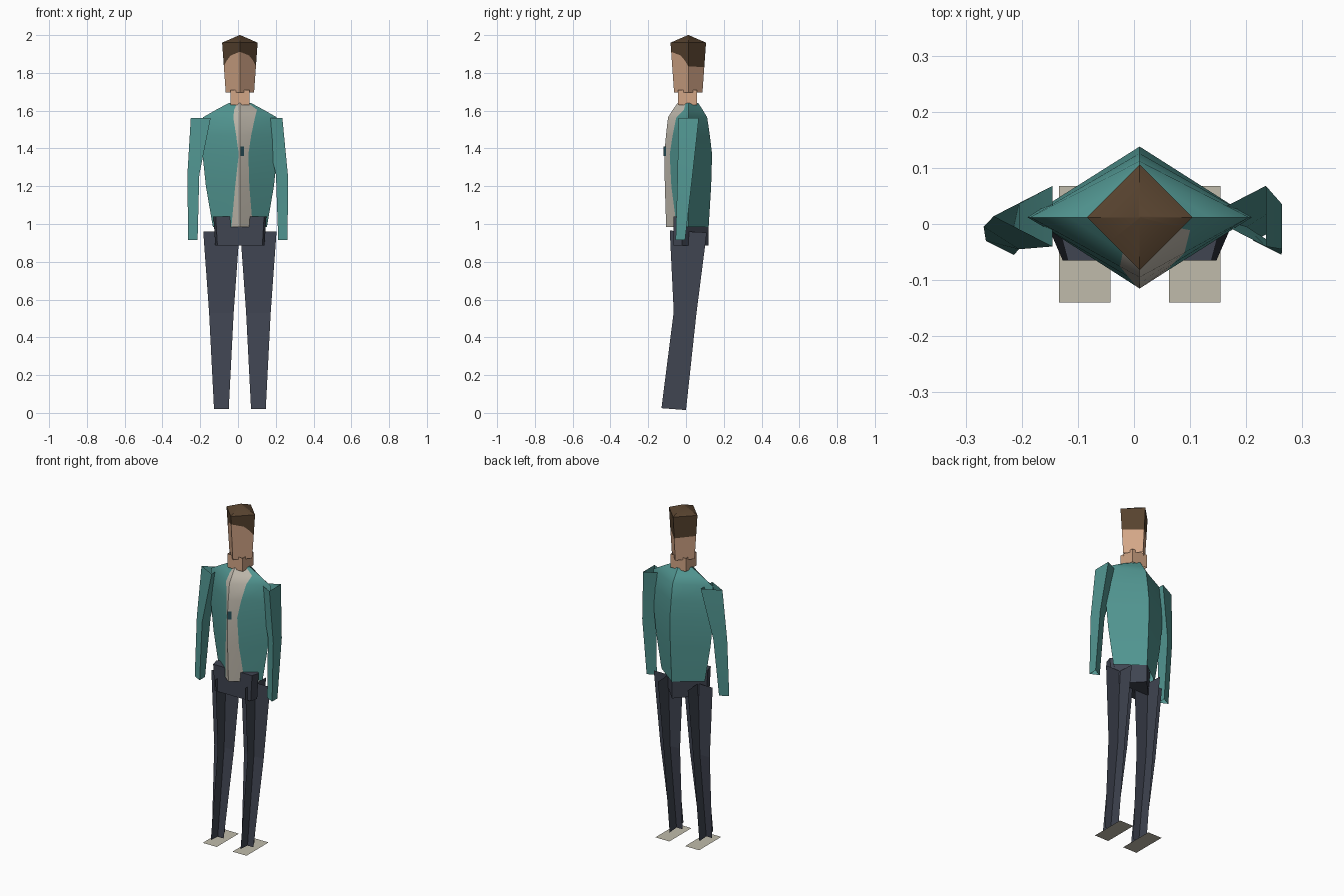
import bpy, math

cube = bpy.data.objects.get("Cube")
if cube:
    bpy.data.objects.remove(cube, do_unlink=True)

CX = 0.01  # centre line of the body


def material(name, r, g, b):
    m = bpy.data.materials.new(name)
    m.use_nodes = True
    m.diffuse_color = (r, g, b, 1)
    m.node_tree.nodes["Principled BSDF"].inputs["Base Color"].default_value = (r, g, b, 1)
    return m


teal = material("teal_jacket", 0.085, 0.31, 0.29)
cream = material("cream_shirt", 0.53, 0.49, 0.42)
navy = material("navy_trousers", 0.05, 0.058, 0.082)
skin = material("skin", 0.65, 0.38, 0.24)
brown = material("brown_hair", 0.095, 0.055, 0.028)
ink = material("dark_button", 0.02, 0.08, 0.1)
sole = material("beige_shoe", 0.53, 0.5, 0.41)


def build(name, verts, faces, mats, indices=None, smooth=True):
    mesh = bpy.data.meshes.new(name)
    mesh.from_pydata(verts, [], faces)
    for m in mats:
        mesh.materials.append(m)
    for i, p in enumerate(mesh.polygons):
        p.material_index = indices[i] if indices else 0
    mesh.update()
    ob = bpy.data.objects.new(name, mesh)
    bpy.context.collection.objects.link(ob)
    if smooth:
        bpy.ops.object.select_all(action='DESELECT')
        ob.select_set(True)
        bpy.context.view_layer.objects.active = ob
        bpy.ops.object.shade_smooth_by_angle(angle=math.radians(40))
    return ob


def loft(name, rings, mats, rule=None, top=False, bottom=False, closed=True, smooth=True):
    """Skin a list of equal rings, lowest first; rule(column, row) picks a material."""
    n = len(rings[0])
    verts = [p for ring in rings for p in ring]
    faces, idx = [], []
    for r in range(len(rings) - 1):
        for k in range(n if closed else n - 1):
            j = (k + 1) % n
            faces.append((r * n + k, r * n + j, (r + 1) * n + j, (r + 1) * n + k))
            idx.append(rule(k, r) if rule else 0)
    if bottom:
        faces.append(tuple(reversed(range(n))))
        idx.append(0)
    if top:
        faces.append(tuple(range(len(verts) - n, len(verts))))
        idx.append(len(mats) - 1 if name == "head" else 0)
    return build(name, verts, faces, mats, idx, smooth)


# Torso: diamond rings, with the shirt opening cut into the two front faces
def torso_ring(z, w, front, back, left, right):
    def on_front(x):
        t = abs(x - CX) / w
        return (x, front + (0.012 - front) * t, z)
    return [(CX - w, 0.012, z), on_front(left), (CX, front, z), on_front(right),
            (CX + w, 0.012, z), (CX, back, z)]


torso = [
    (0.985, 0.143, -0.105, 0.12, -0.035, 0.078),
    (1.2, 0.18, -0.112, 0.133, -0.015, 0.06),
    (1.37, 0.198, -0.115, 0.138, 0.004, 0.055),
    (1.47, 0.2, -0.106, 0.126, -0.01, 0.07),
    (1.565, 0.195, -0.095, 0.112, -0.025, 0.09),
    (1.605, 0.125, -0.07, 0.088, -0.02, 0.1),
    (1.64, 0.06, -0.045, 0.065, -0.005, 0.055),
]
loft("jacket_torso", [torso_ring(*t) for t in torso], [teal, cream],
     lambda k, r: 1 if k in (1, 2) else 0, top=True)

# Button on the jacket edge
loft("button", [[(0.012, -0.118, z), (0.032, -0.105, z)] for z in (1.36, 1.41)],
     [ink], closed=False)


# Neck: square post
def square(z, h):
    return [(CX + sx * h, 0.008 + sy * h, z) for sx, sy in ((-1, -1), (1, -1), (1, 1), (-1, 1))]


loft("neck", [square(z, 0.05) for z in (1.63, 1.71)], [skin])


# Head: tapered diamond; columns follow the hairline
def head_point(u, v, z):
    h = 0.075 + (z - 1.695) / 0.265 * 0.019
    return (CX + u * h, 0.012 + v * h, z)


columns = [(-1, 0, 1.835), (-0.8, -0.2, 1.865), (-0.55, -0.45, 1.892), (0, -1, 1.912),
           (0.55, -0.45, 1.892), (0.8, -0.2, 1.865), (1, 0, 1.835), (0, 1, 1.83)]
head = [[head_point(u, v, z) for u, v, _ in columns] for z in (1.695,)]
head.append([head_point(u, v, z) for u, v, z in columns])
head.append([head_point(u, v, 1.96) for u, v, _ in columns])
head.append([(CX + u * 0.002, 0.012 + v * 0.002, 2.0) for u, v, _ in columns])
loft("head", head, [skin, brown], lambda k, r: 1 if r else 0, top=True)

# Hips: five-sided block, pointed at the back
hip_plan = [(-0.128, -0.065), (0.128, -0.065), (0.14, -0.02), (0, 0.118), (-0.14, -0.02)]
loft("hips", [[(CX + x * s, y, z) for x, y in hip_plan] for z, s in ((0.885, 0.93), (1.04, 1))],
     [navy], top=True, bottom=True)


# Arms: three-sided sleeves, open at both ends, point towards -x
def sleeve(z, flat_x, depth, y0, y1):
    return [(flat_x, y0, z), (flat_x, y1, z), (flat_x - depth, (y0 + y1) / 2, z)]


for name, xs in (("right_arm", (-0.214, -0.205, -0.145)), ("left_arm", (0.263, 0.264, 0.235))):
    loft(name, [sleeve(0.915, xs[0], 0.05, -0.055, -0.005),
                sleeve(1.26, xs[1], 0.063, -0.045, 0.035),
                sleeve(1.56, xs[2], 0.105, -0.04, 0.068)], [teal])

# Legs: crossed upright sheets; shoes: flat soles
leg = [  # height, middle y, half width, half depth
    (0.02, -0.065, 0.039, 0.065),
    (0.53, -0.005, 0.065, 0.06),
    (0.96, 0.012, 0.096, 0.098),
]
for side, sign in (("right", -1), ("left", 1)):
    x = CX + sign * 0.098
    loft(side + "_leg_front_sheet", [[(x - w, y, z), (x + w, y, z)] for z, y, w, d in leg],
         [navy], closed=False, smooth=False)
    loft(side + "_leg_side_sheet",
         [[(x, y - d, z + 0.005), (x, y + d, z - 0.005)] for z, y, w, d in leg],
         [navy], closed=False, smooth=False)
    build(side + "_shoe", [(x - 0.046, -0.14, 0), (x + 0.046, -0.14, 0),
                           (x + 0.046, 0.068, 0), (x - 0.046, 0.068, 0)],
          [(0, 1, 2, 3)], [sole], smooth=False)
